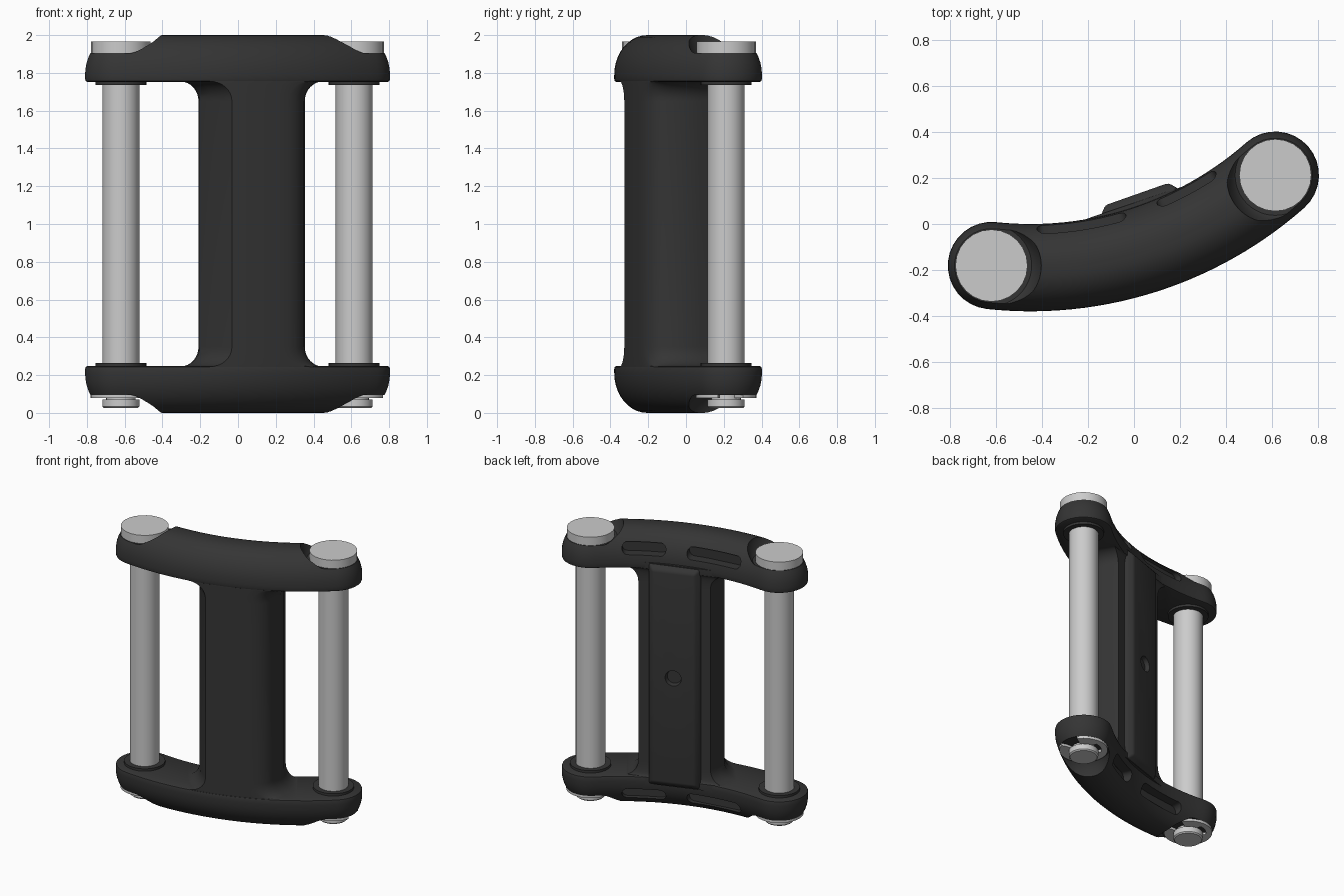
import bpy, bmesh, math
from math import sin, cos, pi

if "Cube" in bpy.data.objects:
    bpy.data.objects.remove(bpy.data.objects["Cube"])

CX, CY, R = -0.45, 1.42, 1.61          # plan arc that the whole part follows
UL, UR = -0.106 * R, 0.7228 * R        # arc positions of the two pins
HW = 0.19

dark = bpy.data.materials.new("dark_plastic")
dark.diffuse_color = (0.035, 0.035, 0.035, 1)
dark.use_nodes = True
dark.node_tree.nodes["Principled BSDF"].inputs["Base Color"].default_value = dark.diffuse_color


def arc(u, v):
    a, r = u / R, R - v
    return (CX + r * sin(a), CY - r * cos(a))


def make(name, bm, mat=None):
    bmesh.ops.recalc_face_normals(bm, faces=bm.faces)
    me = bpy.data.meshes.new(name)
    bm.to_mesh(me)
    bm.free()
    ob = bpy.data.objects.new(name, me)
    bpy.context.collection.objects.link(ob)
    if mat:
        me.materials.append(mat)
    return ob


def loft(name, rings, mat=None):
    bm = bmesh.new()
    vs = [[bm.verts.new(p) for p in ring] for ring in rings]
    n = len(vs[0])
    for a, b in zip(vs, vs[1:]):
        for i in range(n):
            bm.faces.new((a[i], a[(i + 1) % n], b[(i + 1) % n], b[i]))
    bm.faces.new(vs[0][::-1])
    bm.faces.new(vs[-1])
    return make(name, bm, mat)


def turned(name, c, profile, mat=None, n=24):
    return loft(name, [[(c[0] + r * cos(2 * pi * i / n), c[1] + r * sin(2 * pi * i / n), z)
                        for i in range(n)] for r, z in profile], mat)


def boolean(ob, other, op):
    m = ob.modifiers.new("bool", 'BOOLEAN')
    m.operation, m.solver, m.object = op, 'EXACT', other
    bpy.context.view_layer.objects.active = ob
    bpy.ops.object.modifier_apply(modifier=m.name)
    bpy.data.objects.remove(other)


def smooth(ob, deg=30):
    bpy.ops.object.select_all(action='DESELECT')
    ob.select_set(True)
    bpy.context.view_layer.objects.active = ob
    bpy.ops.object.shade_smooth_by_angle(angle=math.radians(deg))


def flip(z, top):
    return z if top else 2 - z


def outline(hw, z):
    pts = []
    N = 28
    for i in range(N + 1):                                  # convex front edge
        pts.append(arc(UL + (UR - UL) * i / N, -hw))
    for u, start in ((UR, -pi / 2), (UL, pi / 2)):          # round ends
        a = u / R
        c = arc(u, 0)
        for k in range(1, 16):
            f = a + start + pi * k / 16
            pts.append((c[0] + hw * cos(f), c[1] + hw * sin(f)))
        if u == UR:                                         # concave back edge
            pts += [arc(UR + (UL - UR) * i / N, hw) for i in range(N + 1)]
    return [(x, y, z) for x, y in pts]


# domed crossbar
def crossbar(top):
    prof = [(HW - 0.012, 1.752), (HW - 0.003, 1.757), (HW, 1.768)]
    for i in range(11):
        t = pi / 2 * i / 10
        prof.append((HW - 0.175 * (1 - cos(t)), 1.79 + 0.21 * sin(t)))
    return loft("frame", [outline(h, flip(z, top)) for h, z in prof], dark)


# central web with fillets flaring sideways into the crossbars
def web():
    left = [(0.2825, 0.175), (0.258, 0.1), (0.252, 0.02), (0.305, -0.085)]
    front = [(0.378 + 0.282 * i / 6, -0.186) for i in range(7)]
    right = [(0.70, -0.18), (0.738, -0.161), (0.766, -0.135), (0.785, -0.105),
             (0.82, -0.03), (0.832, 0.06), (0.836, 0.159)]
    pts = [(u, v, -1) for u, v in left] + \
          [(u, v, -1 + 2 * i / 6) for i, (u, v) in enumerate(front)] + \
          [(u, v, 1) for u, v in right]
    r = 0.105
    lev = [(r, 0.2)] + [(r * (1 - sin(pi / 2 * k / 8)), 0.245 + r * (1 - cos(pi / 2 * k / 8)))
                        for k in range(9)]
    lev += [(d, 2 - z) for d, z in reversed(lev)]
    return loft("web", [[(*arc(u + s * d, v), z) for u, v, s in pts] for d, z in lev], dark)


# pill-shaped pocket cutter on the back shoulder
def slot(u0, u1, top):
    h, zc = 0.04, 1.887
    pill = [(u1 - h + h * cos(t), h * sin(t)) for t in [-pi / 2 + pi * k / 10 for k in range(11)]]
    pill += [(u1 - h + (u0 - u1 + 2 * h) * i / 10, h) for i in range(1, 10)]
    pill += [(u0 + h + h * cos(t), h * sin(t)) for t in [pi / 2 + pi * k / 10 for k in range(11)]]
    pill += [(u0 + h + (u1 - u0 - 2 * h) * i / 10, -h) for i in range(1, 10)]
    return loft("slot_cutter", [[(*arc(u, v), flip(zc + w, top)) for u, w in pill]
                                for v in (0.115, 0.26)])


# frame
frame = crossbar(True)
boolean(frame, web(), 'UNION')
boolean(frame, crossbar(False), 'UNION')
ends = [arc(UL, 0), arc(UR, 0)]
for top in (True, False):
    for c in ends:
        prof = [(0.175, 1.905), (0.183, 1.912), (0.197, 1.94), (0.212, 1.97), (0.222, 2.03)]
        boolean(frame, turned("seat_cutter", c, [(r, flip(z, top)) for r, z in prof], n=48),
                'DIFFERENCE')
    for u0, u1 in ((0.03, 0.47), (0.63, 0.955)):
        boolean(frame, slot(u0, u1, top), 'DIFFERENCE')
smooth(frame)

# back pad with chamfered rim and a round dimple
A = math.radians(19.4)
PC = (0.012, 0.130)                     # middle of the pad's outer face
def pad_ring(w, h, d):
    return [(PC[0] + x * cos(A) - d * sin(A), PC[1] + x * sin(A) + d * cos(A), 1 + z)
            for x, z in ((-w, -h), (w, -h), (w, h), (-w, h))]
pad = loft("back_pad", [pad_ring(0.178, 0.80, -0.13), pad_ring(0.178, 0.80, -0.036),
                        pad_ring(0.145, 0.765, 0)], dark)
bev = pad.modifiers.new("round", 'BEVEL')
bev.width, bev.segments, bev.limit_method, bev.angle_limit = 0.012, 2, 'ANGLE', 0.4
bpy.context.view_layer.objects.active = pad
bpy.ops.object.modifier_apply(modifier="round")


def disc(r, d, n=32):
    return [(PC[0] + r * cos(t) * cos(A) - d * sin(A), PC[1] + r * cos(t) * sin(A) + d * cos(A),
             1 + r * sin(t)) for t in [2 * pi * i / n for i in range(n)]]


boolean(pad, loft("dimple_cutter", [disc(0.048, -0.03), disc(0.06, 0.02)]), 'DIFFERENCE')
smooth(pad)


# retaining clip: open ring with three lobes gripping the pin's neck
def clip(name, c, rot):
    bm = bmesh.new()
    n, span = 40, 1.72 * pi
    rows = []
    for i in range(n + 1):
        t = span * i / n
        ri = 0.078 if (i % 16) < 8 else 0.118
        a = t + rot
        rows.append([bm.verts.new((c[0] + r * cos(a), c[1] + r * sin(a), z))
                     for r, z in ((ri, 0.078), (0.16, 0.078), (0.16, 0.096), (ri, 0.096))])
    for a, b in zip(rows, rows[1:]):
        for k in range(4):
            bm.faces.new((a[k], a[(k + 1) % 4], b[(k + 1) % 4], b[k]))
    bm.faces.new(rows[0])
    bm.faces.new(rows[-1][::-1])
    return make(name, bm)


# headed pins, collars and clips
for side, c in zip(("left", "right"), ends):
    pin = turned(side + "_pin", c, [(0.09, 0.025), (0.098, 0.033), (0.098, 0.072), (0.078, 0.072),
                 (0.078, 0.105), (0.098, 0.105), (0.098, 1.90), (0.157, 1.90), (0.157, 1.965)])
    smooth(pin)
    for level, z in (("lower", 0.235), ("upper", 1.735)):
        smooth(turned(f"{side}_{level}_collar", c, [(0.135, z), (0.135, z + 0.03)], dark, 40))
    smooth(clip(side + "_clip", c, 0.6))
